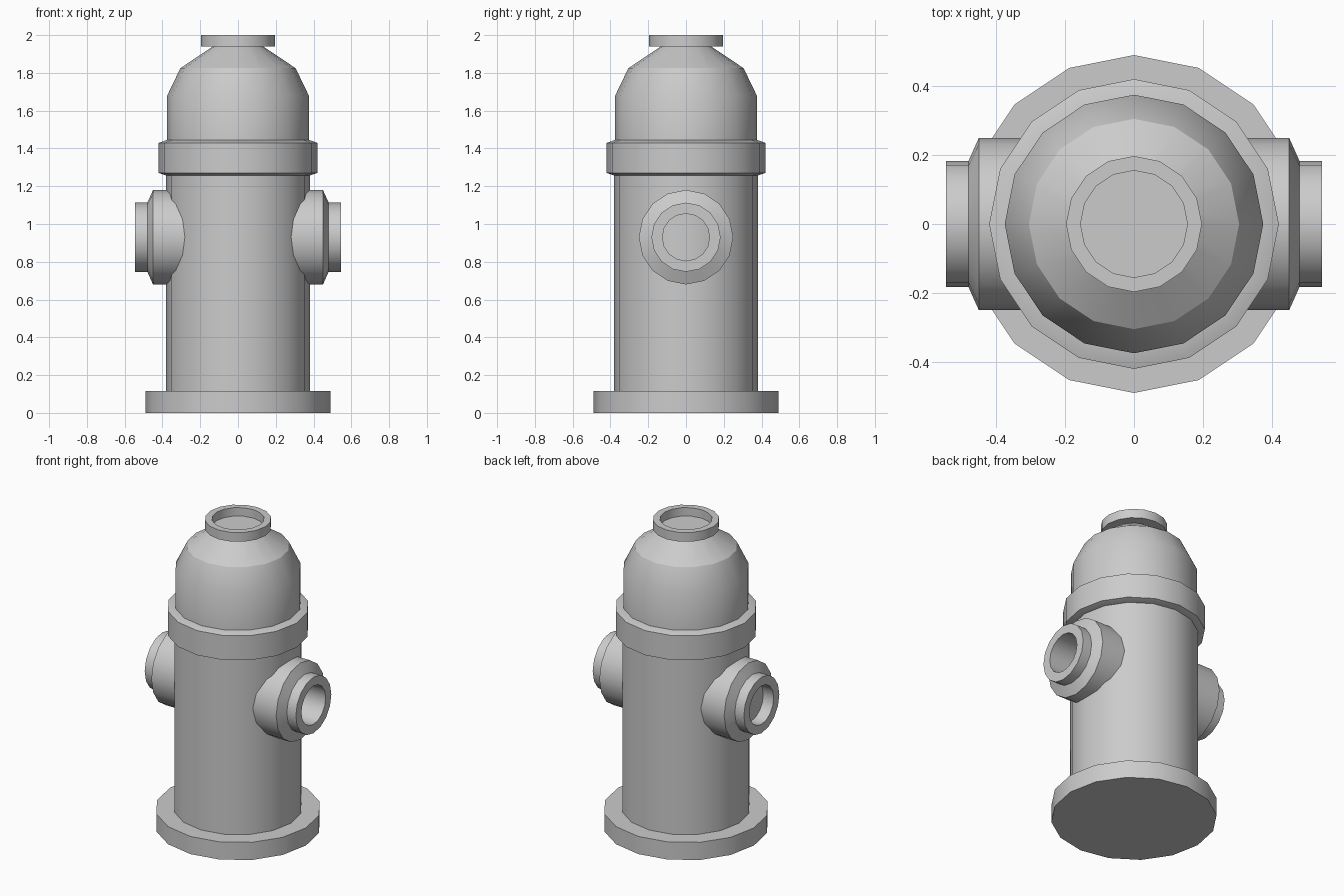
import bpy, bmesh
from math import sin, cos, pi, radians

if "Cube" in bpy.data.objects:
    bpy.data.objects.remove(bpy.data.objects["Cube"])

SIDES = 16


def lathe(name, profile, side=0, z=0.0):
    """Revolve (radius, height) points; side 0 = upright, +1/-1 = along +x/-x."""
    bm = bmesh.new()
    rings = []
    for r, h in profile:
        ring = []
        for i in range(SIDES):
            a = 2 * pi * i / SIDES
            u, v = r * cos(a), r * sin(a)
            co = (side * h, u, v + z) if side else (u, v, h + z)
            ring.append(bm.verts.new(co))
        rings.append(ring)
    for a, b in zip(rings, rings[1:]):
        for i in range(SIDES):
            j = (i + 1) % SIDES
            bm.faces.new((a[i], a[j], b[j], b[i]))
    # End discs close the shape
    bm.faces.new(rings[0][::-1])
    bm.faces.new(rings[-1])
    bmesh.ops.recalc_face_normals(bm, faces=bm.faces[:])
    mesh = bpy.data.meshes.new(name)
    bm.to_mesh(mesh)
    bm.free()
    mesh.shade_smooth()
    mesh.set_sharp_from_angle(angle=radians(30))
    obj = bpy.data.objects.new(name, mesh)
    bpy.context.collection.objects.link(obj)
    return obj


# Foot flange and barrel
lathe("base_flange", [(0.49, 0), (0.49, 0.115)])
lathe("barrel", [(0.38, 0.1), (0.38, 1.3)])

# Collar with small bevels, and the domed bonnet above it
lathe("collar", [(0.375, 1.255), (0.42, 1.27), (0.42, 1.43), (0.375, 1.445)])
lathe("bonnet", [(0.375, 1.4), (0.375, 1.68), (0.305, 1.825), (0.13, 1.942)])

# Top cap with a recess
lathe("top_cap", [(0.197, 1.94), (0.197, 2.0), (0.155, 2.0), (0.155, 1.945)])

# Side outlets with hollow ends
for name, side, floor in (("right_outlet", 1, 0.35), ("left_outlet", -1, 0.47)):
    lathe(name, [(0.25, 0.2), (0.25, 0.45), (0.183, 0.48), (0.183, 0.545),
                 (0.125, 0.545), (0.125, floor)], side, 0.93)
